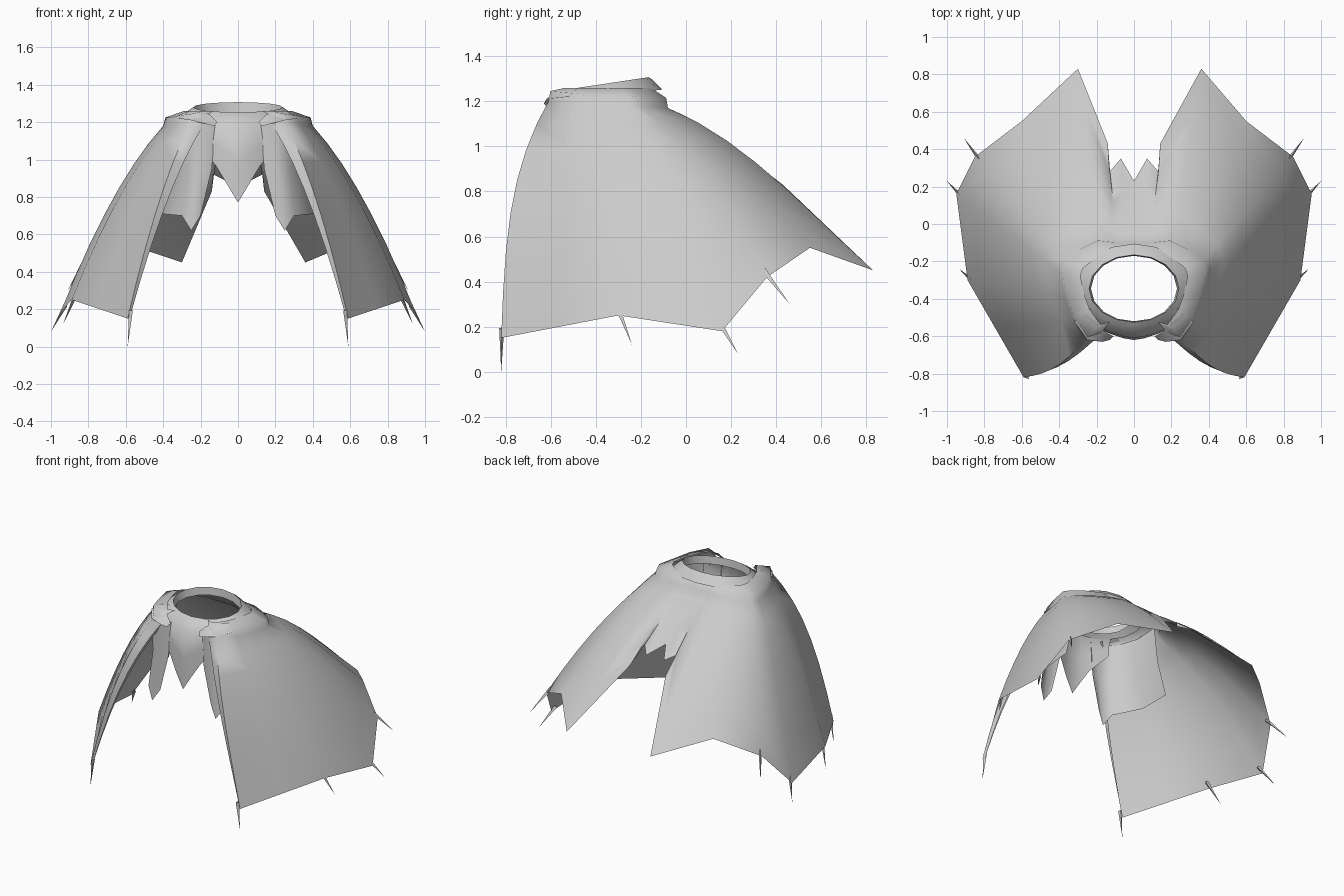
import bpy, bmesh, math
from mathutils import Vector

cube = bpy.data.objects.get("Cube")
if cube:
    bpy.data.objects.remove(cube, do_unlink=True)

grey = bpy.data.materials.new("light_grey_cloth")
grey.use_nodes = True
tone = (0.6, 0.6, 0.6, 1)
grey.diffuse_color = tone
grey.node_tree.nodes["Principled BSDF"].inputs["Base Color"].default_value = tone

NECK = Vector((0, -0.35, 0))


def flip(p):
    return Vector((-p[0], p[1], p[2]))


def finish(name, bm, angle=60):
    mesh = bpy.data.meshes.new(name)
    bm.to_mesh(mesh)
    bm.free()
    mesh.materials.append(grey)
    obj = bpy.data.objects.new(name, mesh)
    bpy.context.collection.objects.link(obj)
    bpy.ops.object.select_all(action="DESELECT")
    obj.select_set(True)
    bpy.context.view_layer.objects.active = obj
    bpy.ops.object.shade_smooth_by_angle(angle=math.radians(angle))
    return obj


def loft(name, columns, closed=False, angle=60):
    """Skin a sheet across columns of points that run from top to bottom."""
    bm = bmesh.new()
    grid = [[bm.verts.new(p) for p in col] for col in columns]
    pairs = list(zip(grid, grid[1:]))
    if closed:
        pairs.append((grid[-1], grid[0]))
    for a, b in pairs:
        for i in range(len(a) - 1):
            bm.faces.new((a[i], a[i + 1], b[i + 1], b[i]))
    bmesh.ops.remove_doubles(bm, verts=bm.verts[:], dist=0.0005)
    return finish(name, bm, angle)


def both_sides(columns):
    """Continue columns ending on the centre line onto the other side."""
    return columns + [[flip(p) for p in col] for col in reversed(columns[:-1])]


# Cape: shoulder line and scalloped hem, from the front edge to the centre back
shoulder = [(.18, -.59, 1.19), (.25, -.61, 1.2), (.33, -.5, 1.19), (.37, -.39, 1.18),
            (.4, -.25, 1.18), (.38, -.19, 1.17), (.3, -.13, 1.17), (.2, -.08, 1.17),
            (.11, -.09, 1.17), (.085, -.09, 1.17), (.05, -.09, 1.17), (0, -.09, 1.17)]
hem = [(.58, -.81, .15), (.59, -.82, .15), (.74, -.56, .2), (.89, -.3, .25),
       (.95, .16, .18), (.85, .36, .42), (.6, .55, .55), (.33, .83, .45),
       (.14, .43, .83), (.13, .28, .92), (.07, .35, .89), (0, .23, .94)]
STEPS = 7
FRONT, SIDE = 2, 6       # first side column and first back column


def drape(k, t):
    top, low = Vector(shoulder[k]), Vector(hem[k])
    p = top.lerp(low, t)
    lift, power = (0.4, 1) if k < SIDE else (0.5, 1.5)
    p.z += lift * (top.z - low.z) * t * (1 - t) ** power
    if k < FRONT:        # front edges swell forward
        p.y -= 0.05 * math.sin(math.pi * t)
    return p


cape = []
for k, top in enumerate(shoulder):
    rim = NECK + (Vector(top) - NECK) * 0.97
    rim.z = top[2] + 0.045
    inner = NECK + (rim - NECK) * 0.74
    inner.z = 1.26
    cape.append([inner, rim] + [drape(k, i / STEPS) for i in range(STEPS + 1)])
cape = both_sides(cape)
for col in cape:
    if col[-1].y > 0.7:          # the two back points lean to one side
        for i, p in enumerate(col[2:]):
            p.x += 0.03 * i / STEPS
loft("cape", cape, angle=75)

# Rolled lining strip behind each front edge
for side in (1, -1):
    strip = []
    for shift in (0, 1):
        col = []
        for i in range(STEPS + 1):
            p = drape(0, i / STEPS)
            p.y += .06 * shift * (1 - i / STEPS)
            col.append(p if side > 0 else flip(p))
        strip.append(col)
    loft("front_lining", strip if side < 0 else strip[::-1])

# Claw spikes just past the hem: rib column and tip
claws = [(1, (.59, -.82, 0)), (3, (.935, -.24, .12)), (4, (1, .23, .08)), (5, (.91, .46, .3))]
for rib, tip in claws:
    for side in (1, -1):
        root, tip_v = drape(rib, 0.97), Vector(tip)
        root.x -= 0.01
        if side < 0:
            root, tip_v = flip(root), flip(tip_v)
        axis = tip_v - root
        bm = bmesh.new()
        bmesh.ops.create_cone(bm, segments=3, radius1=.013, radius2=0, depth=axis.length)
        bmesh.ops.rotate(bm, verts=bm.verts[:], matrix=axis.to_track_quat("Z", "Y").to_matrix())
        bmesh.ops.translate(bm, verts=bm.verts[:], vec=(root + tip_v) / 2)
        finish("hem_claw", bm, 30)

# Neck band: a tilted ring, higher at the back
band = []
SIDES = 16
for i in range(SIDES):
    a = 2 * math.pi * i / SIDES
    c, s = math.cos(a), math.sin(a)
    lift = 0.027 * s
    band.append([Vector((.23 * c, -.345 + .175 * s, 1.225 + lift)),
                 Vector((.24 * c, -.345 + .18 * s, 1.28 + lift)),
                 Vector((.255 * c, -.345 + .195 * s, 1.27 + lift)),
                 Vector((.31 * c, -.345 + .24 * s, 1.225 + lift))])
loft("neck_band", band, closed=True)

# Pointed chest bib
bib = []
for x, back, point in ((.24, .08, 1.1), (.12, .03, .97), (.06, .01, .87), (0, 0, .77)):
    bib.append([Vector((x, -.53 + back, 1.25)), Vector((x, -.61 + back, 1.2)),
                Vector((x, -.62 + back, (1.2 + point) / 2)), Vector((x, -.62 + back, point))])
loft("chest_bib", both_sides(bib)[::-1], angle=80)

# Curved hanging panels inside the cape, with a crease across the middle
top_edge = [(.12, -.58), (.2, -.6), (.3, -.54), (.35, -.38), (.34, -.2)]
low_edge = [(.2, -.59, .7), (.25, -.61, .62), (.3, -.58, .7), (.41, -.4, .71), (.42, -.18, .72)]
panel = []
for (x, y), low in zip(top_edge, low_edge):
    top, low = Vector((x, y, 1.2)), Vector(low)
    crease = top.lerp(low, 0.5)
    crease.x -= 0.02
    crease.z = 0.95
    panel.append([top, crease, low])
loft("left_hanging_panel", panel)
loft("right_hanging_panel", [[flip(p) for p in col] for col in panel[::-1]])

# Folded collar tabs over the front corners
tab = [[Vector((.11, -.6, 1.2)), Vector((.13, -.62, 1.18))],
       [Vector((.15, -.58, 1.24)), Vector((.17, -.63, 1.19))],
       [Vector((.19, -.54, 1.26)), Vector((.25, -.62, 1.21))],
       [Vector((.26, -.48, 1.26)), Vector((.32, -.52, 1.22))]]
loft("left_collar_tab", tab)
loft("right_collar_tab", [[flip(p) for p in col] for col in tab[::-1]])
